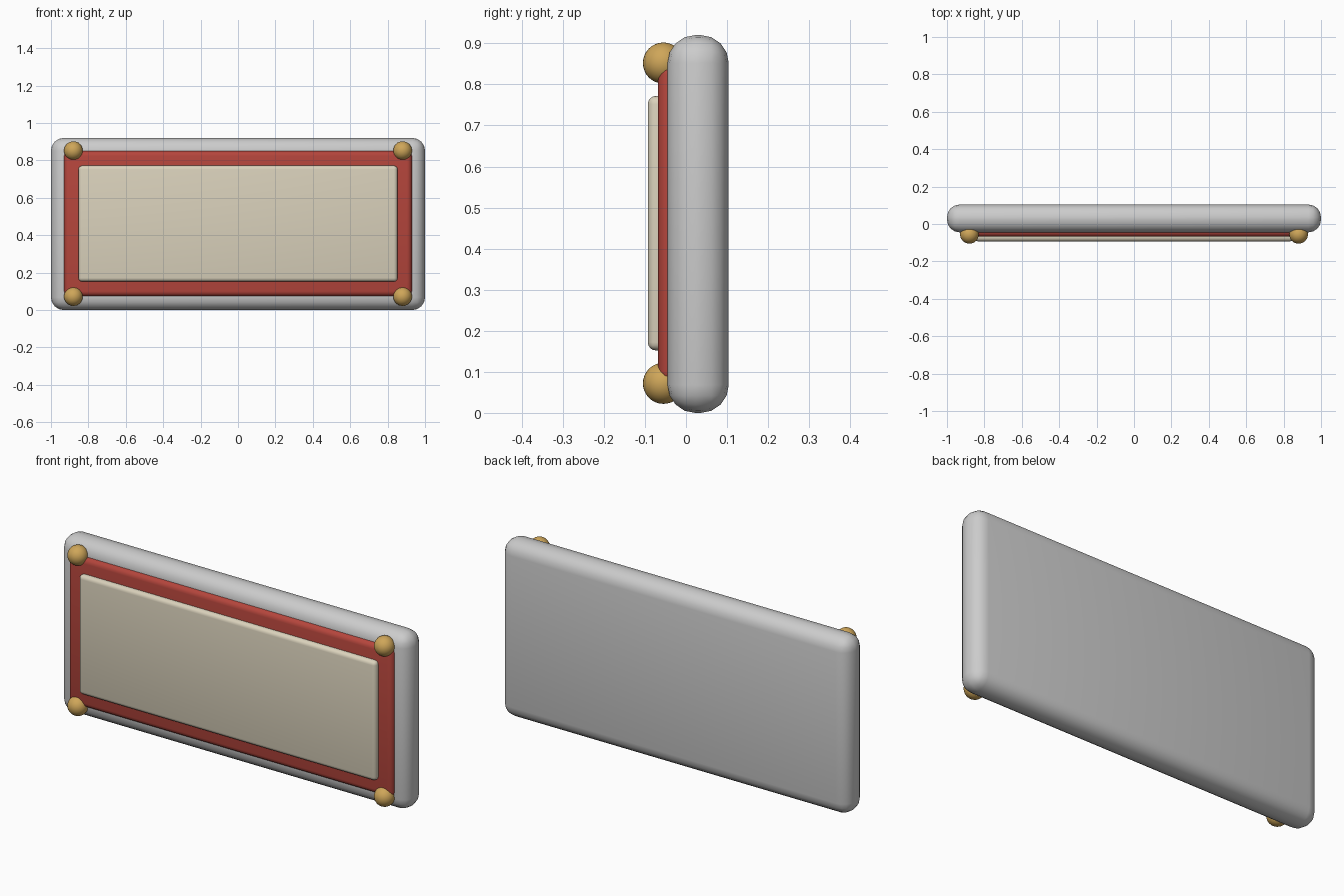
import bpy
import math

if "Cube" in bpy.data.objects:
    bpy.data.objects.remove(bpy.data.objects["Cube"])


def material(name, rgb):
    m = bpy.data.materials.new(name)
    m.diffuse_color = (*rgb, 1)
    m.use_nodes = True
    m.node_tree.nodes["Principled BSDF"].inputs["Base Color"].default_value = m.diffuse_color
    return m


def finish(ob, name, mat):
    ob.name = name
    if mat:
        ob.data.materials.append(mat)
    bpy.ops.object.shade_smooth_by_angle(angle=math.radians(35))


def slab(name, x, y, z, radius, segments, mat=None):
    """Rounded box spanning -x..x and the given y and z ranges."""
    bpy.ops.mesh.primitive_cube_add(size=1, location=(0, sum(y) / 2, sum(z) / 2))
    ob = bpy.context.object
    ob.scale = (2 * x, y[1] - y[0], z[1] - z[0])
    bpy.ops.object.transform_apply(location=False, rotation=False, scale=True)
    bev = ob.modifiers.new("rounding", 'BEVEL')
    bev.width = radius
    bev.segments = segments
    bpy.ops.object.modifier_apply(modifier=bev.name)
    finish(ob, name, mat)


red = material("red_trim", (0.46, 0.06, 0.045))
cream = material("cream_panel", (0.70, 0.64, 0.50))
gold = material("gold_stud", (0.62, 0.38, 0.10))

# Backing board, trim plate and raised panel
slab("backing_board", 1.0, (-0.045, 0.104), (0.0, 0.92), 0.068, 4)
slab("trim_plate", 0.93, (-0.068, 0.0), (0.074, 0.851), 0.027, 4, red)
slab("face_panel", 0.853, (-0.093, -0.04), (0.152, 0.772), 0.02, 4, cream)

# Corner studs
for side, x in (("left", -0.88), ("right", 0.88)):
    for level, z in (("lower", 0.072), ("upper", 0.852)):
        bpy.ops.mesh.primitive_uv_sphere_add(segments=32, ring_count=16, radius=0.05,
                                             location=(x, -0.055, z))
        finish(bpy.context.object, f"{level}_{side}_stud", gold)
